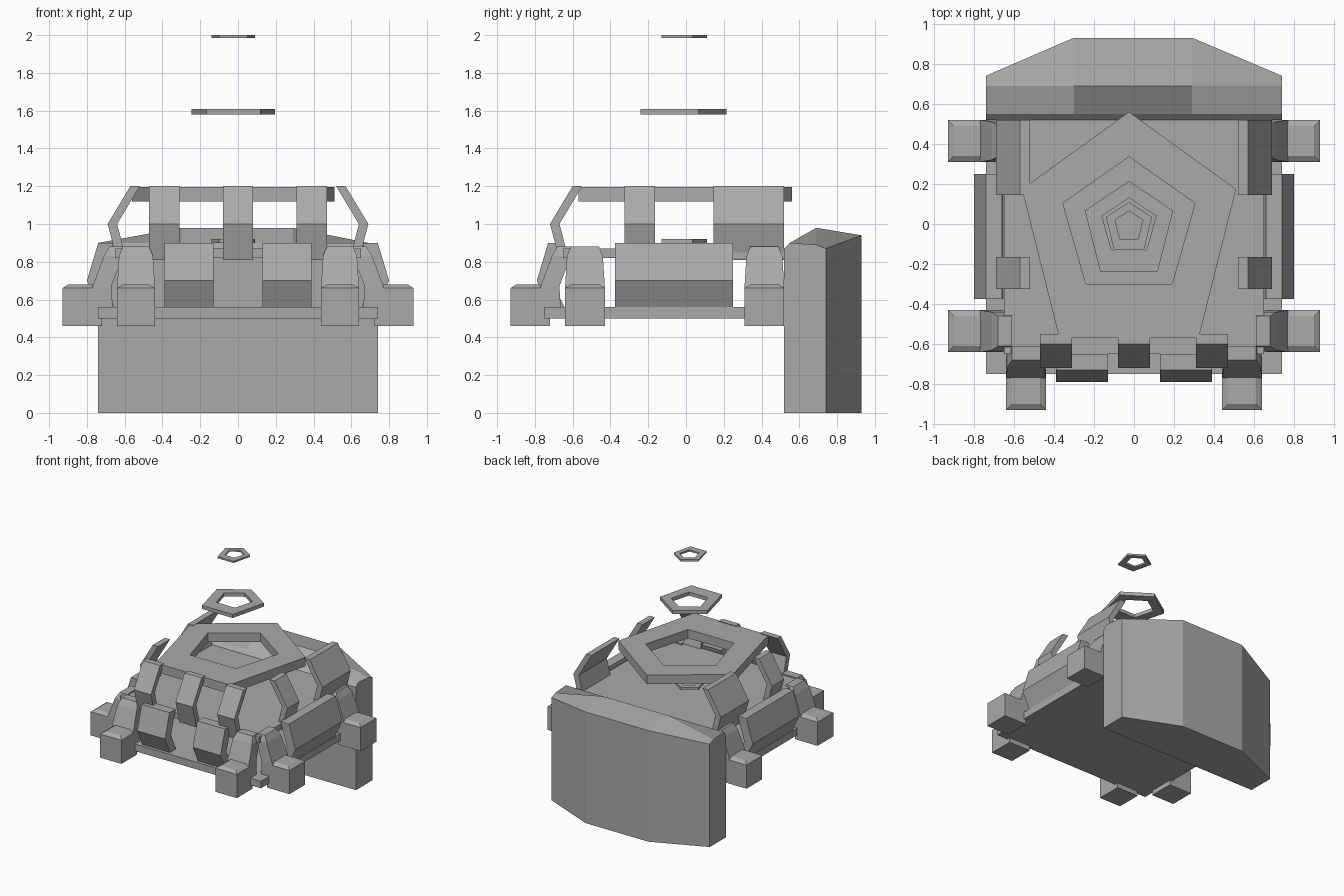
import bpy
import bmesh
from math import radians
from mathutils import Matrix

cube = bpy.data.objects.get("Cube")
if cube:
    bpy.data.objects.remove(cube)

GREY = (0.4, 0.4, 0.4, 1)
mat = bpy.data.materials.new("plain grey")
mat.use_nodes = True
mat.diffuse_color = GREY
mat.node_tree.nodes["Principled BSDF"].inputs["Base Color"].default_value = GREY


def loft(name, rows, matrix=None, closed=False):
    """Skin equal-length closed sections; closed joins last to first."""
    bm = bmesh.new()
    loops = [[bm.verts.new(p) for p in row] for row in rows]
    n = len(loops[0])
    pairs = list(zip(loops, loops[1:]))
    if closed:
        pairs.append((loops[-1], loops[0]))
    else:
        bm.faces.new(loops[0])
        bm.faces.new(loops[-1])
    for a, b in pairs:
        for i in range(n):
            j = (i + 1) % n
            bm.faces.new((a[i], a[j], b[j], b[i]))
    bmesh.ops.recalc_face_normals(bm, faces=bm.faces)
    if matrix:
        bm.transform(matrix)
    mesh = bpy.data.meshes.new(name)
    bm.to_mesh(mesh)
    bm.free()
    mesh.materials.append(mat)
    obj = bpy.data.objects.new(name, mesh)
    bpy.context.collection.objects.link(obj)
    return obj


def rect(x, y, z):
    return [(x[0], y[0], z), (x[1], y[0], z), (x[1], y[1], z), (x[0], y[1], z)]


def box(name, x, y, z):
    return loft(name, [rect(x, y, z[0]), rect(x, y, z[1])])


def facing(side):
    """Turn a part built facing -y towards the front, left or right."""
    angle = {"front": 0, "left": 90, "right": -90}[side]
    return Matrix.Rotation(radians(angle), 4, "Z")


def panel(name, side, a, b, profile, thick, shift=0):
    """Bent armour plate spanning a..b along the side."""
    outer = [(d + shift, z) for d, z in profile]
    section = outer + [(d - thick, z) for d, z in reversed(outer)]
    rows = [[(x, -d, z) for d, z in section] for x in (a, b)]
    return loft(name, rows, facing(side))


def along(side, a, b):
    """Convert a y range into the local span of a side panel."""
    return (a, b) if side == "left" else (-b, -a)


# Back wall with a bowed rear and a ridged top
wall = []
for x, back, ridge, rear in ((-0.74, 0.74, 0.89, 0.87), (-0.3, 0.93, 0.98, 0.94),
                             (0.29, 0.93, 0.98, 0.94), (0.74, 0.74, 0.89, 0.87)):
    wall.append([(x, 0.52, 0), (x, 0.52, 0.87), (x, 0.55, 0.9),
                 (x, 0.69, ridge), (x, back, rear), (x, back, 0)])
loft("back_wall", wall)

# Hull plates
box("base_plate", (-0.74, 0.74), (-0.75, 0.52), (0.5, 0.56))
box("deck_plate", (-0.65, 0.65), (-0.65, 0.52), (0.82, 0.87))

# Bent armour panels
LOWER = [(0.73, 0.9), (0.79, 0.7), (0.7, 0.51)]
UPPER = [(0.6, 1.2), (0.72, 1.0), (0.67, 0.81)]
for a in (-0.39, 0.13):
    panel("front_lower_panel", "front", a, a + 0.26, LOWER, 0.08)
for x in (-0.39, 0, 0.39):
    panel("front_upper_panel", "front", x - 0.08, x + 0.08, UPPER, 0.05)
for side in ("left", "right"):
    panel(side + "_lower_panel", side, *along(side, -0.375, 0.25), LOWER, 0.08, 0.01)
    for span in ((-0.325, -0.165), (0.145, 0.52)):
        panel(side + "_upper_panel", side, *along(side, *span), UPPER, 0.05, -0.03)


# Feet with their sloping arms
def foot(name, side, a, b):
    turn = facing(side)
    m = 0.03
    loft(name, [rect((a, b), (-0.93, -0.72), 0.46),
                rect((a, b), (-0.93, -0.72), 0.66),
                rect((a + m, b - m), (-0.9, -0.72), 0.68)], turn)
    loft(name + "_arm", [rect((a, b), (-0.74, -0.66), 0.5),
                         rect((a, b), (-0.77, -0.67), 0.67),
                         rect((a + 0.01, b - 0.01), (-0.71, -0.61), 0.83),
                         rect((a + m, b - m), (-0.68, -0.61), 0.88)], turn)


foot("front_right_foot", "front", -0.64, -0.44)
foot("front_left_foot", "front", 0.44, 0.64)
for side in ("left", "right"):
    foot(side + "_near_foot", side, *along(side, -0.64, -0.43))
    foot(side + "_rear_foot", side, *along(side, 0.31, 0.52))


# Five-sided rings stacked above the deck
def pentagon(w, apex, front, z):
    pts = [(0, apex), (-w, 0.31 * apex), (-0.65 * w, front),
           (0.65 * w, front), (w, 0.31 * apex)]
    return [(x - 0.025, y, z) for x, y in pts]


def ring(name, outer, inner, z0, z1):
    rows = [pentagon(*outer, z0), pentagon(*outer, z1),
            pentagon(*inner, z1), pentagon(*inner, z0)]
    loft(name, rows, closed=True)


SMALL = (0.115, 0.11, -0.13)
HOLE = (0.07, 0.065, -0.075)
ring("roof_ring", (0.535, 0.56, -0.57), (0.33, 0.335, -0.3), 1.12, 1.195)
ring("middle_ring", (0.22, 0.215, -0.24), (0.135, 0.13, -0.13), 1.58, 1.61)
ring("top_ring", SMALL, HOLE, 1.985, 2.0)
ring("deck_ring", SMALL, HOLE, 0.9, 0.92)
